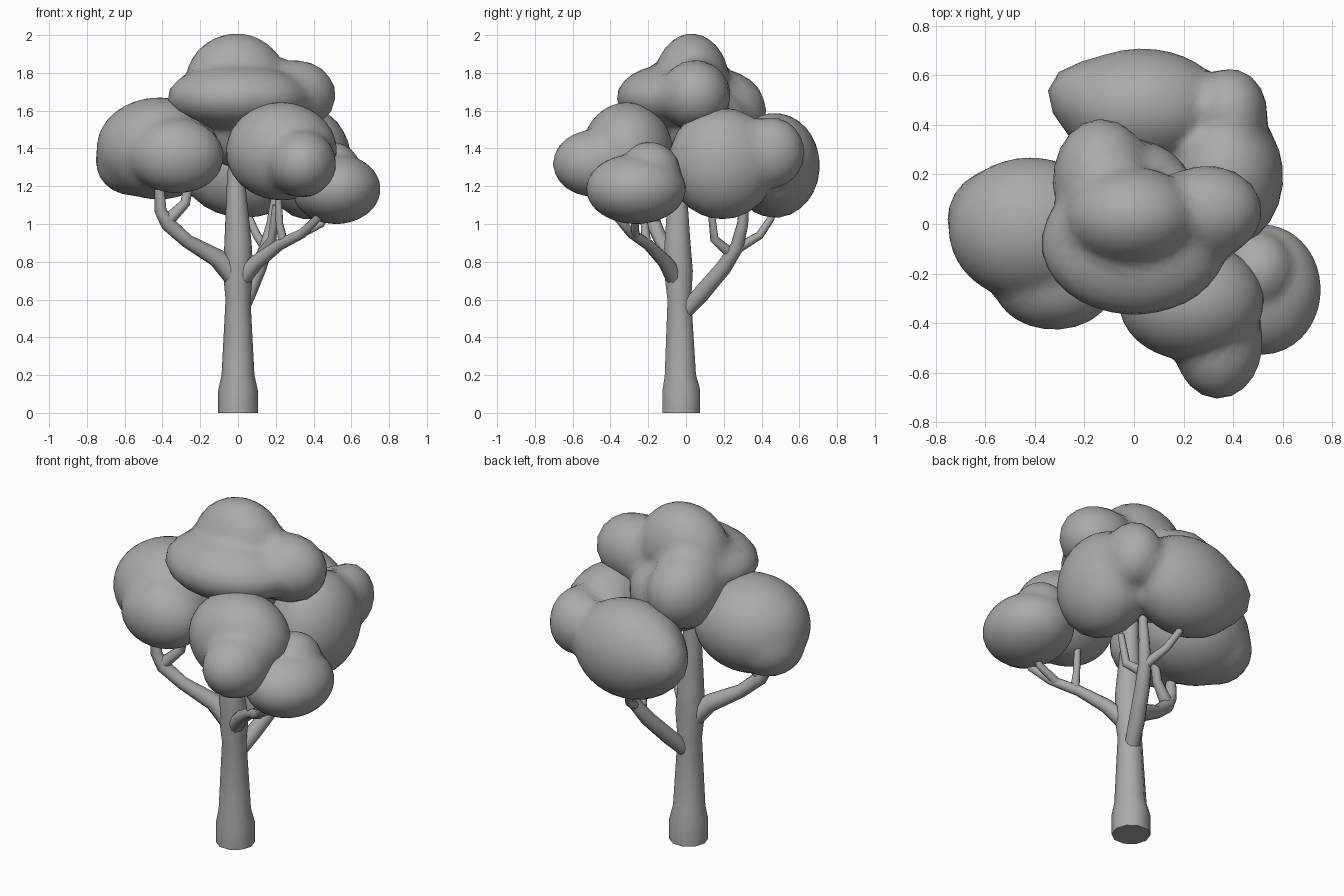
import bpy
import bmesh
from mathutils import Vector

default_cube = bpy.data.objects.get("Cube")
if default_cube:
    bpy.data.objects.remove(default_cube, do_unlink=True)


def make_material(name, colour):
    material = bpy.data.materials.new(name)
    material.use_nodes = True
    material.diffuse_color = colour
    shader = next(n for n in material.node_tree.nodes if n.type == "BSDF_PRINCIPLED")
    shader.inputs["Base Color"].default_value = colour
    shader.inputs["Roughness"].default_value = 0.8
    return material


grey = make_material("plain_grey", (0.4, 0.4, 0.4, 1.0))


def ray_exit(origin, direction, lobe):
    """Distance at which a ray leaves an ellipsoid, or zero if it misses."""
    centre, radii = Vector(lobe[:3]), lobe[3:]
    o = Vector([(origin[i] - centre[i]) / radii[i] for i in range(3)])
    d = Vector([direction[i] / radii[i] for i in range(3)])
    a, b, c = d.dot(d), o.dot(d), o.dot(o) - 1
    disc = b * b - a * c
    return max(0, (disc ** 0.5 - b) / a) if disc > 0 else 0


def foliage(name, centre, lobes):
    """Leaf clump: a sphere pushed out to the hull of several overlapping lobes."""
    centre = Vector(centre)
    bm = bmesh.new()
    bmesh.ops.create_icosphere(bm, subdivisions=4, radius=1)
    for vert in bm.verts:
        direction = vert.co.normalized()
        reach = max(ray_exit(centre, direction, lobe) for lobe in lobes)
        vert.co = centre + direction * reach
    bmesh.ops.smooth_vert(bm, verts=bm.verts, factor=0.4,
                          use_axis_x=True, use_axis_y=True, use_axis_z=True)
    for face in bm.faces:
        face.smooth = True
    mesh = bpy.data.meshes.new(name)
    bm.to_mesh(mesh)
    bm.free()
    mesh.materials.append(grey)
    obj = bpy.data.objects.new(name, mesh)
    bpy.context.collection.objects.link(obj)
    return obj


def limb(name, points):
    """Tapered tube through points given as x, y, z, radius."""
    curve = bpy.data.curves.new(name, "CURVE")
    curve.dimensions = "3D"
    curve.bevel_depth = 1.0
    curve.bevel_resolution = 3
    curve.use_fill_caps = True
    spline = curve.splines.new("POLY")
    spline.points.add(len(points) - 1)
    for target, (x, y, z, radius) in zip(spline.points, points):
        target.co = (x, y, z, 1)
        target.radius = radius
    curve.materials.append(grey)
    obj = bpy.data.objects.new(name, curve)
    bpy.context.collection.objects.link(obj)
    bpy.ops.object.select_all(action="DESELECT")
    obj.select_set(True)
    bpy.context.view_layer.objects.active = obj
    bpy.ops.object.convert(target="MESH")
    bpy.ops.object.shade_smooth_by_angle(angle=0.9)
    return obj


# Trunk with a flared foot and a swelling where the branches leave
limb("trunk", [(0, -.025, 0, .105), (0, -.025, .12, .105), (0, -.03, .2, .087),
               (0, -.035, .6, .066), (0, -.04, .75, .08), (0, -.045, .9, .072),
               (-.01, -.045, 1.2, .05), (-.01, -.03, 1.5, .03)])

# Left branch and its fork
limb("left_branch", [(0, -.04, .7, .06), (-.11, -.07, .82, .05), (-.27, -.13, .91, .037),
                     (-.37, -.17, 1, .04), (-.41, -.18, 1.07, .032), (-.42, -.19, 1.25, .025)])
limb("left_twig", [(-.37, -.17, 1.02, .035), (-.28, -.14, 1.11, .027), (-.25, -.13, 1.25, .022)])

# Front right branch with two twigs
limb("right_branch", [(.01, -.05, .7, .05), (.1, -.11, .8, .04), (.22, -.2, .89, .03),
                      (.34, -.29, .95, .026), (.42, -.36, 1.03, .022), (.43, -.38, 1.15, .02)])
limb("right_twig", [(.24, -.21, .9, .026), (.22, -.22, 1, .02), (.21, -.22, 1.2, .018)])
limb("outer_twig", [(.32, -.27, .94, .024), (.44, -.27, 1, .02), (.5, -.26, 1.1, .018)])

# Back branch with two twigs
limb("back_branch", [(.01, -.01, .53, .04), (.05, .08, .63, .045), (.11, .2, .77, .042),
                     (.15, .27, .88, .036), (.18, .3, 1, .03), (.2, .31, 1.15, .024)])
limb("back_inner_twig", [(.13, .23, .85, .028), (.18, .15, .92, .024), (.2, .13, 1.1, .018)])
limb("back_outer_twig", [(.15, .27, .87, .028), (.1, .39, .94, .022), (.06, .45, 1.03, .02),
                         (.05, .46, 1.12, .018)])

# Leaf clumps; each lobe is a centre followed by three radii
foliage("left_foliage", (-.42, -.06, 1.38), [
    (-.42, -.02, 1.4, .33, .29, .27),
    (-.32, -.24, 1.36, .25, .19, .2),
    (-.56, .02, 1.33, .195, .2, .18)])
foliage("front_foliage", (.25, -.35, 1.37), [
    (.23, -.31, 1.385, .295, .24, .26),
    (.34, -.48, 1.32, .18, .23, .18)])
foliage("right_foliage", (.52, -.25, 1.2), [
    (.52, -.265, 1.185, .235, .265, .185),
    (.5, -.19, 1.28, .15, .16, .155)])
foliage("back_foliage", (.2, .36, 1.32), [
    (.37, .19, 1.32, .235, .29, .3),
    (.39, .45, 1.38, .15, .18, .19),
    (.03, .47, 1.31, .34, .24, .28),
    (-.2, .52, 1.32, .16, .14, .17)])
foliage("top_foliage", (.03, .02, 1.66), [
    (-.01, .03, 1.75, .27, .2, .26),
    (0, -.08, 1.67, .38, .29, .175),
    (.3, .05, 1.68, .225, .19, .19),
    (-.13, .18, 1.6, .2, .25, .22),
    (0, .1, 1.52, .25, .24, .22)])
